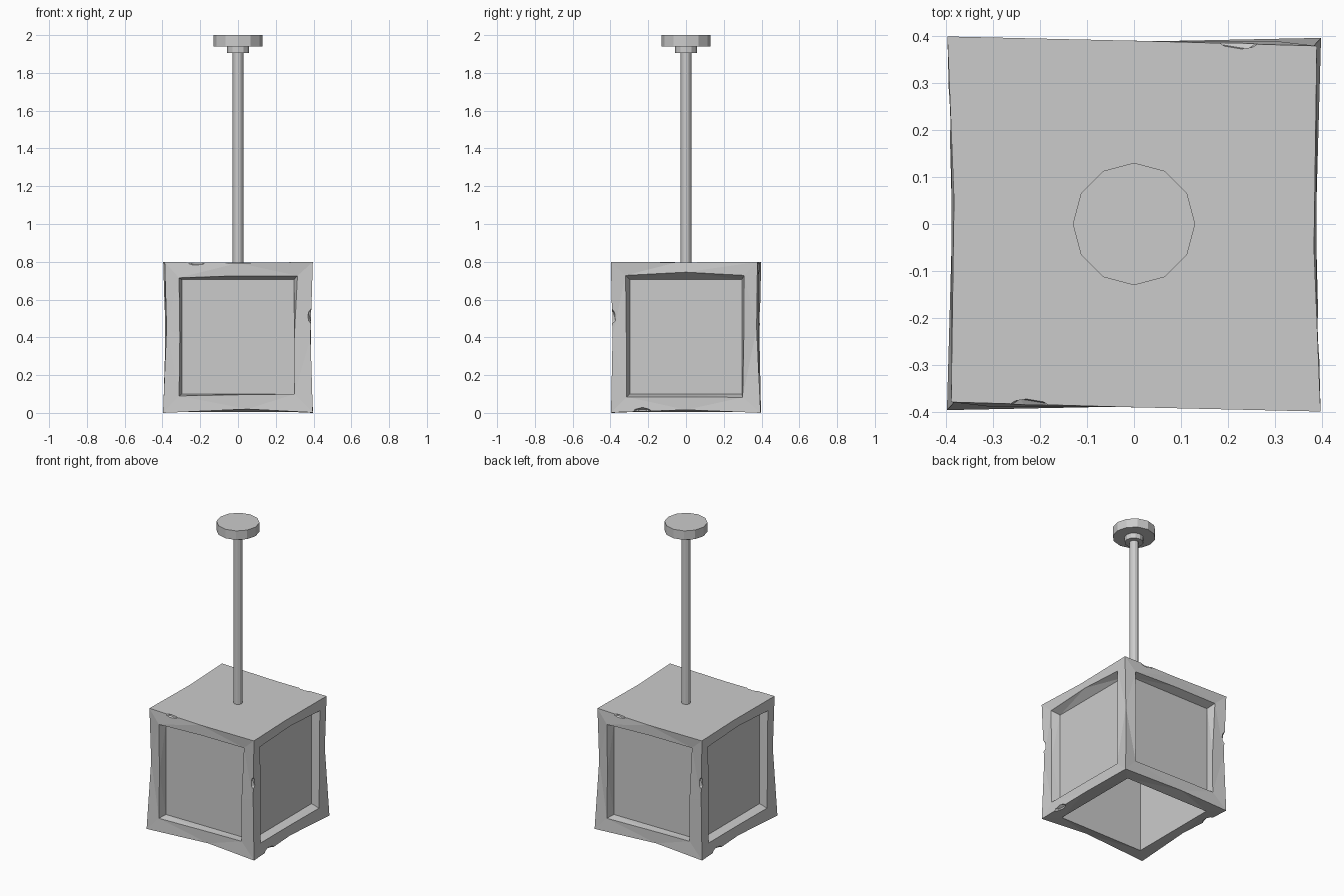
import bpy, bmesh, math
from mathutils import Vector, Matrix

if "Cube" in bpy.data.objects:
    bpy.data.objects.remove(bpy.data.objects["Cube"])


def spin(p, k):
    """Rotate a point by k quarter turns about z."""
    return Matrix.Rotation(math.pi / 2 * k, 3, 'Z') @ Vector(p)


def ring(half):
    """Complete a half outline with its 180 degree copy."""
    return [Vector(p) for p in half] + [spin(p, 2) for p in half]


def make_object(name, bm):
    mesh = bpy.data.meshes.new(name)
    bm.to_mesh(mesh)
    bm.free()
    ob = bpy.data.objects.new(name, mesh)
    bpy.context.collection.objects.link(ob)
    return ob


def cylinder(name, radius, z0, z1, sides=12):
    bm = bmesh.new()
    bmesh.ops.create_cone(bm, cap_ends=True, segments=sides, radius1=radius,
                          radius2=radius, depth=z1 - z0,
                          matrix=Matrix.Translation((0, 0, (z0 + z1) / 2)))
    return make_object(name, bm)


# Worn outline of the lantern box: corners and edge middles, front and right half
bottom = ring([(-.397, -.395, 0), (.05, -.386, .02), (.396, -.397, .002), (.386, 0, .016)])
middle = ring([(-.378, -.374, .45), (.384, -.389, .4)])
top = ring([(-.388, -.378, .799), (0, -.389, .794), (.396, -.398, .799), (.382, -.05, .797)])

# Uneven window openings as (across, height), for front/back and right/left
front_hole = [(-.312, .09), (0, .096), (.298, .1), (.297, .38),
              (.315, .726), (0, .726), (-.312, .715), (-.308, .4)]
right_hole = [(-.314, .085), (0, .085), (.3, .082), (.306, .4),
              (.308, .728), (0, .745), (-.32, .728), (-.316, .4)]
panel = [(-.297, .1), (0, .1), (.296, .1), (.296, .4),
         (.296, .705), (0, .705), (-.297, .705), (-.297, .4)]

bm = bmesh.new()


def verts(points):
    return [bm.verts.new(p) for p in points]


def bridge(a, b):
    n = len(a)
    for i in range(n):
        j = (i + 1) % n
        bm.faces.new((a[i], a[j], b[j], b[i]))


bot_v, mid_v, top_v = verts(bottom), verts(middle), verts(top)

# Four sides: frame, sloped reveal and recessed panel
for k in range(4):
    c = (2 * k + 2) % 8
    outer = [bot_v[2 * k], bot_v[2 * k + 1], bot_v[c], mid_v[(k + 1) % 4],
             top_v[c], top_v[2 * k + 1], top_v[2 * k], mid_v[k]]
    hole = verts(spin((u, -.387, z), k) for u, z in (right_hole if k % 2 else front_hole))
    back = verts(spin((u, -.335, z), k) for u, z in panel)
    bridge(outer, hole)
    bridge(hole, back)
    bm.faces.new(back)

# Roof, bottom rim and hollow interior
bm.faces.new(top_v)
r = .31
plan = [(-r, -r), (0, -r), (r, -r), (r, 0), (r, r), (0, r), (-r, r), (-r, 0)]
rim = verts((x, y, .004) for x, y in plan)
ceiling = verts((x, y, .74) for x, y in plan)
bridge(bot_v, rim)
bridge(rim, ceiling)
bm.faces.new(ceiling)
bmesh.ops.recalc_face_normals(bm, faces=bm.faces)
bmesh.ops.triangulate(bm, faces=[f for f in bm.faces if len(f.verts) == 4])
box = make_object("lantern_box", bm)

# Chips knocked out of the edges, each repeated on the opposite side
bm = bmesh.new()
chips = [((-.225, -.397, .799), (.06, .03, .024)),
         ((.393, -.397, .51), (.028, .028, .05)),
         ((.393, -.23, .008), (.028, .055, .022))]
for loc, size in chips:
    for k in (0, 2):
        m = (Matrix.Translation(spin(loc, k)) @ Matrix.Rotation(math.pi / 2 * k, 4, 'Z')
             @ Matrix.Diagonal((*size, 1)))
        bmesh.ops.create_icosphere(bm, subdivisions=1, radius=1, matrix=m)
cutter = make_object("chip_cutter", bm)
cutter.hide_render = True
mod = box.modifiers.new("chips", 'BOOLEAN')
mod.operation = 'DIFFERENCE'
mod.solver = 'EXACT'
mod.object = cutter
bpy.context.view_layer.objects.active = box
bpy.ops.object.modifier_apply(modifier=mod.name)
bpy.data.objects.remove(cutter)

# Hanging rod, collar and ceiling plate
cylinder("hanging_rod", .028, .79, 1.92)
cylinder("rod_collar", .057, 1.905, 1.945)
cylinder("ceiling_plate", .13, 1.94, 2.0)
